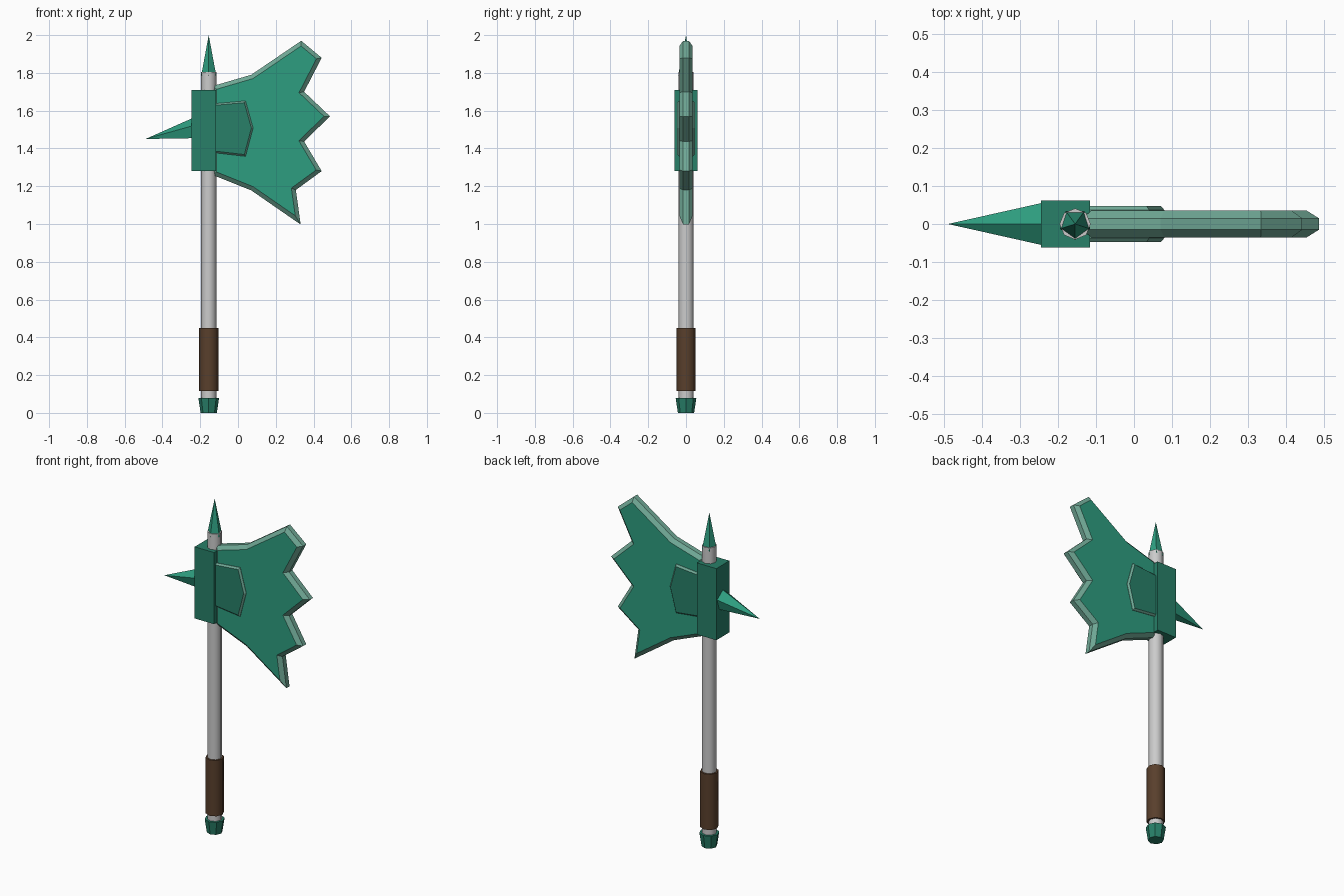
import bpy, bmesh, math
from mathutils import Vector

if "Cube" in bpy.data.objects:
    bpy.data.objects.remove(bpy.data.objects["Cube"])

SX = -0.155  # shaft axis


def mat(name, rgb):
    m = bpy.data.materials.new(name)
    m.diffuse_color = (*rgb, 1)
    m.use_nodes = True
    m.node_tree.nodes["Principled BSDF"].inputs["Base Color"].default_value = m.diffuse_color
    return m


GREEN = mat("green", (0.027, 0.34, 0.215))
DARK = mat("dark_green", (0.021, 0.215, 0.14))
RIM = mat("rim_green", (0.16, 0.39, 0.30))
BROWN = mat("leather", (0.10, 0.05, 0.025))


def loft(name, rings, mats, smooth=False):
    """Skin rings of equal length; first material on caps, last on sides."""
    bm = bmesh.new()
    loops = [[bm.verts.new(p) for p in r] for r in rings]
    n = len(loops[0])
    for a, b in zip(loops, loops[1:]):
        for i in range(n):
            j = (i + 1) % n
            f = bm.faces.new((a[i], a[j], b[j], b[i]))
            f.material_index = max(len(mats) - 1, 0)
    bm.faces.new(loops[0])
    bm.faces.new(loops[-1])
    bmesh.ops.remove_doubles(bm, verts=bm.verts, dist=1e-5)
    bmesh.ops.recalc_face_normals(bm, faces=bm.faces)
    me = bpy.data.meshes.new(name)
    bm.to_mesh(me)
    bm.free()
    for m in mats:
        me.materials.append(m)
    ob = bpy.data.objects.new(name, me)
    bpy.context.collection.objects.link(ob)
    if smooth:
        bpy.ops.object.select_all(action='DESELECT')
        ob.select_set(True)
        bpy.context.view_layer.objects.active = ob
        bpy.ops.object.shade_smooth_by_angle(angle=math.radians(50))
    return ob


def ring(r, z, n, start):
    return [(SX + r * math.cos(start + math.tau * i / n),
             r * math.sin(start + math.tau * i / n), z) for i in range(n)]


def inset(pts, d):
    """Mitred inward offset of a clockwise outline."""
    out = []
    for i, p in enumerate(pts):
        p = Vector(p)
        e1 = (p - Vector(pts[i - 1])).normalized()
        e2 = (Vector(pts[(i + 1) % len(pts)]) - p).normalized()
        n1, n2 = Vector((e1.y, -e1.x)), Vector((e2.y, -e2.x))
        out.append(p + (n1 + n2) * d / (1 + n1.dot(n2)))
    return out


def slab(name, outline, y_edge, y_face, d, mats):
    """Upright plate, bevelled towards both faces."""
    inner = inset(outline, d)
    rings = [[(p[0], y, p[1]) for p in pts] for pts, y in
             ((inner, -y_face), (outline, -y_edge), (outline, y_edge), (inner, y_face))]
    return loft(name, rings, mats)


# Shaft, grip and pommel
loft("shaft", [ring(0.041, z, 8, 0) for z in (0.03, 1.805)], [], True)
loft("grip", [ring(0.051, z, 8, 0) for z in (0.115, 0.45)], [BROWN], True)
loft("pommel", [ring(0.043, 0, 8, 0), ring(0.055, 0.08, 8, 0)], [DARK])

# Top spike, five sided
loft("top_spike", [ring(0.042, 1.785, 5, -math.pi / 2), ring(0.0, 2.0, 5, 0)], [GREEN])

# Head block
loft("head_block", [[(x, y, z) for x, y in
                     ((-0.245, -0.062), (-0.116, -0.062), (-0.116, 0.062), (-0.245, 0.062))]
                    for z in (1.28, 1.71)], [DARK])

# Back spike, five sided and drooping
base = [(-0.235, 0.06 * math.sin(math.tau * i / 5), 1.503 + 0.06 * math.cos(math.tau * i / 5))
        for i in range(5)]
loft("back_spike", [base, [(-0.49, 0, 1.45)] * 5], [GREEN])

# Jagged blade
blade = [(-0.135, 1.73), (0.07, 1.79), (0.335, 1.97), (0.443, 1.88), (0.35, 1.70),
         (0.487, 1.57), (0.35, 1.437), (0.443, 1.28), (0.306, 1.18), (0.332, 0.997),
         (0.07, 1.178), (-0.135, 1.26)]
slab("blade", blade, 0.015, 0.035, 0.022, [GREEN, RIM])

# Raised cheek plate on both sides
cheek = [(-0.15, 1.635), (0.04, 1.652), (0.08, 1.508), (0.04, 1.358), (-0.15, 1.38)]
slab("cheek_plate", cheek, 0.037, 0.047, 0.009, [DARK, RIM])
